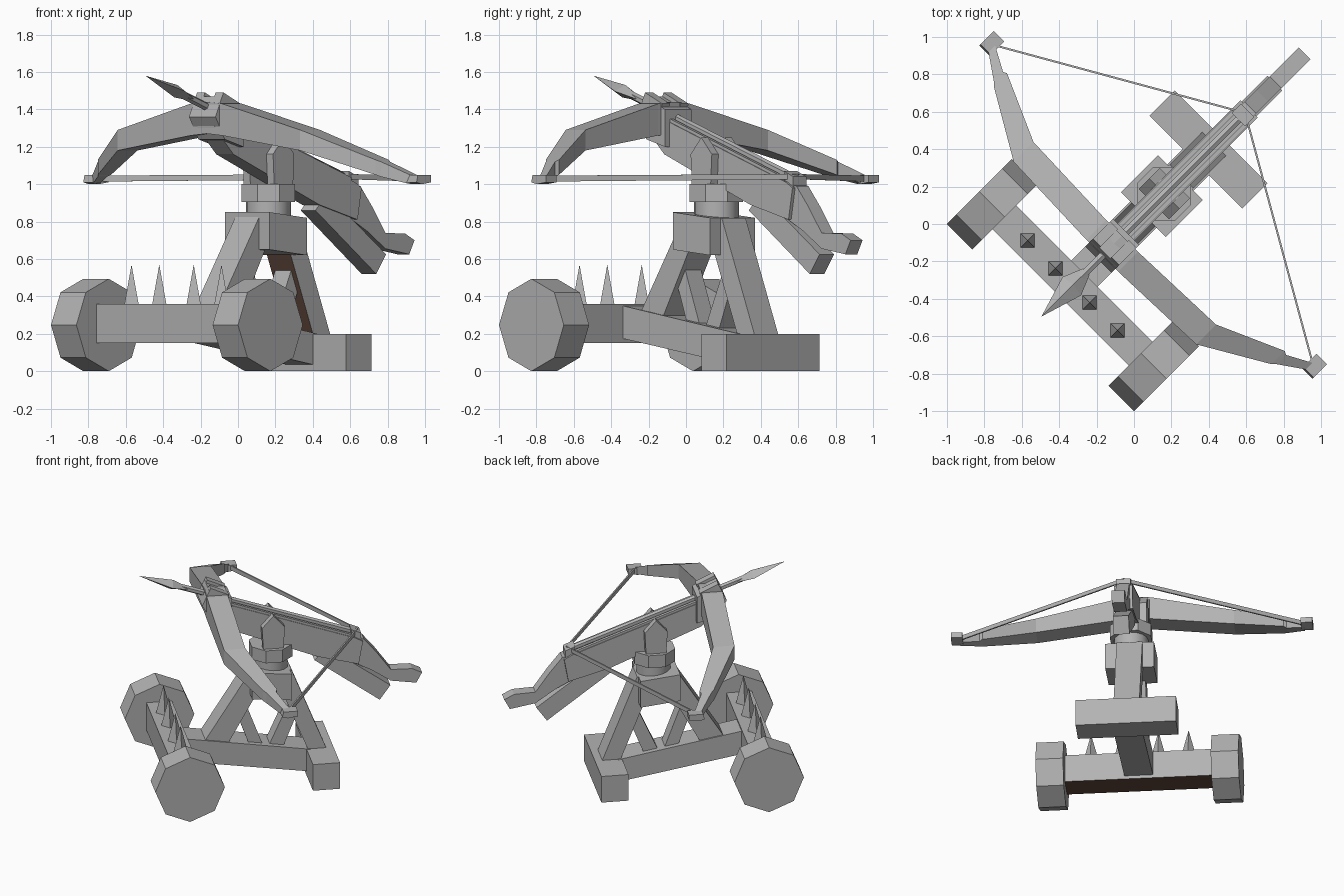
import bpy, bmesh, math
from mathutils import Matrix, Vector

cube = bpy.data.objects.get("Cube")
if cube:
    bpy.data.objects.remove(cube, do_unlink=True)

# The engine is built facing -y, then turned to stand diagonally
TURN = Matrix.Rotation(math.radians(-45), 4, 'Z')


def material(name, rgb):
    m = bpy.data.materials.new(name)
    m.use_nodes = True
    color = (*rgb, 1)
    m.diffuse_color = color
    m.node_tree.nodes["Principled BSDF"].inputs["Base Color"].default_value = color
    return m


GREY = material("weathered grey", (0.45, 0.45, 0.45))
BROWN = material("dark brown wood", (0.12, 0.065, 0.045))


def finish(name, bm, brown_side=None, smooth=False):
    """Turn the part, paint faces looking along brown_side, link it."""
    bmesh.ops.recalc_face_normals(bm, faces=bm.faces)
    bm.normal_update()
    if brown_side:
        for f in bm.faces:
            f.material_index = int(f.normal.dot(Vector(brown_side)) > 0.8)
    bm.transform(TURN)
    mesh = bpy.data.meshes.new(name)
    bm.to_mesh(mesh)
    bm.free()
    mesh.materials.append(GREY)
    if brown_side:
        mesh.materials.append(BROWN)
    obj = bpy.data.objects.new(name, mesh)
    bpy.context.collection.objects.link(obj)
    if smooth:
        bpy.ops.object.select_all(action='DESELECT')
        obj.select_set(True)
        bpy.context.view_layer.objects.active = obj
        bpy.ops.object.shade_smooth_by_angle(angle=math.radians(40))
    return obj


def loft(name, rings, **kw):
    """Skin a row of equal rings of points and cap both ends."""
    bm = bmesh.new()
    rows = [[bm.verts.new(p) for p in ring] for ring in rings]
    n = len(rows[0])
    for a, b in zip(rows, rows[1:]):
        for i in range(n):
            j = (i + 1) % n
            bm.faces.new((a[i], a[j], b[j], b[i]))
    bm.faces.new(rows[0])
    bm.faces.new(rows[-1])
    return finish(name, bm, **kw)


def prism(name, profile, x0, x1, **kw):
    """Side profile of (y, z) points extruded across x."""
    return loft(name, [[(x, y, z) for y, z in profile] for x in (x0, x1)], **kw)


def box(name, x0, x1, y0, y1, z0, z1, **kw):
    return prism(name, [(y0, z0), (y1, z0), (y1, z1), (y0, z1)], x0, x1, **kw)


def cone(name, a, b, r0, r1, sides, flat=1, spin=0, **kw):
    """Round or faceted part running from a to b."""
    a, b = Vector(a), Vector(b)
    bm = bmesh.new()
    bmesh.ops.create_cone(bm, cap_ends=True, segments=sides, radius1=r0,
                          radius2=r1, depth=(b - a).length)
    turn = (b - a).to_track_quat('Z', 'Y').to_matrix().to_4x4()
    bm.transform(Matrix.Translation((a + b) / 2) @ turn
                 @ Matrix.Diagonal((1, flat, 1, 1)) @ Matrix.Rotation(spin, 4, 'Z'))
    return finish(name, bm, **kw)


# Carriage: front axle, spikes, wheels, sloping rail and rear foot
box("front_axle", -0.53, 0.53, -0.555, -0.375, 0.15, 0.36, brown_side=(0, 0, -1))
for i, x in enumerate((-0.34, -0.13, 0.13, 0.34)):
    cone(f"spike_{i + 1}", (x, -0.465, 0.36), (x, -0.465, 0.57), 0.053, 0, 4)
for side, s in (("left", 1), ("right", -1)):
    ring = [(-0.462 + 0.245 * math.cos(k * math.pi / 4),
             0.247 + 0.247 * math.sin(k * math.pi / 4)) for k in range(8)]
    prism(f"{side}_wheel", ring, s * 0.515, s * 0.707)
prism("centre_rail", [(-0.38, 0.175), (0.5, 0.03), (0.5, 0.2), (-0.38, 0.35)], -0.1, 0.1)
box("rear_foot", -0.35, 0.35, 0.467, 0.658, 0, 0.2)

# A-frame legs and inner braces
prism("front_leg", [(-0.25, 0.32), (-0.09, 0.28), (0.22, 0.84), (0.08, 0.84)], -0.09, 0.09)
prism("rear_leg", [(0.48, 0.19), (0.61, 0.19), (0.36, 0.82), (0.23, 0.82)],
      -0.09, 0.09, brown_side=(0, -1, -0.3))
prism("front_brace", [(0.07, 0.25), (0.17, 0.23), (0.04, 0.58), (-0.02, 0.5)], -0.06, 0.06)
prism("rear_brace", [(0.2, 0.22), (0.3, 0.2), (0.42, 0.5), (0.36, 0.58)], -0.06, 0.06)

# Swivel head
prism("swivel_block", [(0.07, 0.65), (0.35, 0.62), (0.35, 0.82), (0.07, 0.85)], -0.17, 0.17)
cone("swivel_column", (0, 0.23, 0.82), (0, 0.23, 0.92), 0.12, 0.12, 16, smooth=True)
cone("swivel_collar", (0, 0.23, 0.905), (0, 0.23, 1.0), 0.155, 0.155, 8, spin=math.pi / 8)
for side, s in (("left", 1), ("right", -1)):
    prism(f"{side}_fork", [(0.16, 0.97), (0.3, 0.97), (0.31, 1.16), (0.23, 1.25), (0.15, 1.16)],
          s * 0.065, s * 0.115)

# Stock, handle and trigger lever
prism("stock", [(-0.25, 1.4), (0.82, 1.01), (0.87, 0.98), (0.84, 0.81), (0.55, 0.89),
                (-0.1, 1.16), (-0.24, 1.3)], -0.065, 0.065)
prism("handle", [(0.78, 1.01), (0.88, 0.99), (0.97, 0.88), (1.07, 0.74), (1.22, 0.735),
                 (1.29, 0.7), (1.25, 0.625), (1.07, 0.655), (0.93, 0.75), (0.78, 0.83)],
      -0.045, 0.045)
prism("trigger_lever", [(0.53, 0.86), (0.99, 0.52), (1.065, 0.625), (0.62, 0.95)], -0.055, 0.055)
for side, s in (("left", 1), ("right", -1)):
    prism(f"{side}_guide", [(-0.2, 1.36), (0.8, 1.0), (0.8, 1.035), (-0.2, 1.4)],
          s * 0.035, s * 0.06)
prism("string_catch", [(0.79, 1.0), (0.86, 0.98), (0.86, 1.04), (0.79, 1.07)], -0.05, 0.05)

# Bow: each arm is a loft of shrinking rectangles (x, front, back, bottom, top)
ARM = [(0, -0.24, -0.09, 1.27, 1.44), (0.12, -0.24, -0.09, 1.26, 1.43),
       (0.69, -0.22, -0.07, 1.18, 1.29), (1.05, -0.01, 0.09, 1.05, 1.13),
       (1.07, 0.01, 0.08, 1.04, 1.12), (1.2, 0.1, 0.15, 1.0, 1.05)]
for side, s in (("left", 1), ("right", -1)):
    loft(f"{side}_bow_arm", [[(s * x, f, z0), (s * x, b, z0), (s * x, b, z1), (s * x, f, z1)]
                             for x, f, b, z0, z1 in ARM])
    prism(f"{side}_bow_tip", [(0.09, 1.01), (0.13, 1.0), (0.2, 1.01), (0.2, 1.05), (0.1, 1.05)],
          s * 1.18, s * 1.26)
    # Half of the drawn string, a thin tall band
    loft(f"{side}_string", [[(s * x, y - 0.006, z - h), (s * x, y + 0.006, z - h),
                             (s * x, y + 0.006, z + h), (s * x, y - 0.006, z + h)]
                            for x, y, z, h in ((1.2, 0.15, 1.03, 0.016), (0, 0.84, 1.04, 0.014))])
prism("bow_bracket", [(-0.27, 1.36), (-0.2, 1.24), (-0.06, 1.2), (-0.06, 1.4), (-0.22, 1.47)],
      -0.1, 0.1)
for side, s in (("left", 1), ("right", -1)):
    prism(f"{side}_bracket_lug", [(-0.24, 1.42), (-0.1, 1.37), (-0.08, 1.43), (-0.21, 1.49)],
          s * 0.04, s * 0.1)

# Bolt lying in the guide


def on_bolt(y):
    return (0, y, 1.58 - 0.36 * (y + 0.7))


cone("bolt_shaft", on_bolt(0.8), on_bolt(-0.5), 0.022, 0.022, 6)
cone("bolt_head", on_bolt(-0.47), on_bolt(-0.7), 0.07, 0, 4, flat=0.5)
cone("bolt_socket", on_bolt(-0.36), on_bolt(-0.47), 0.024, 0.07, 4, flat=0.5)
